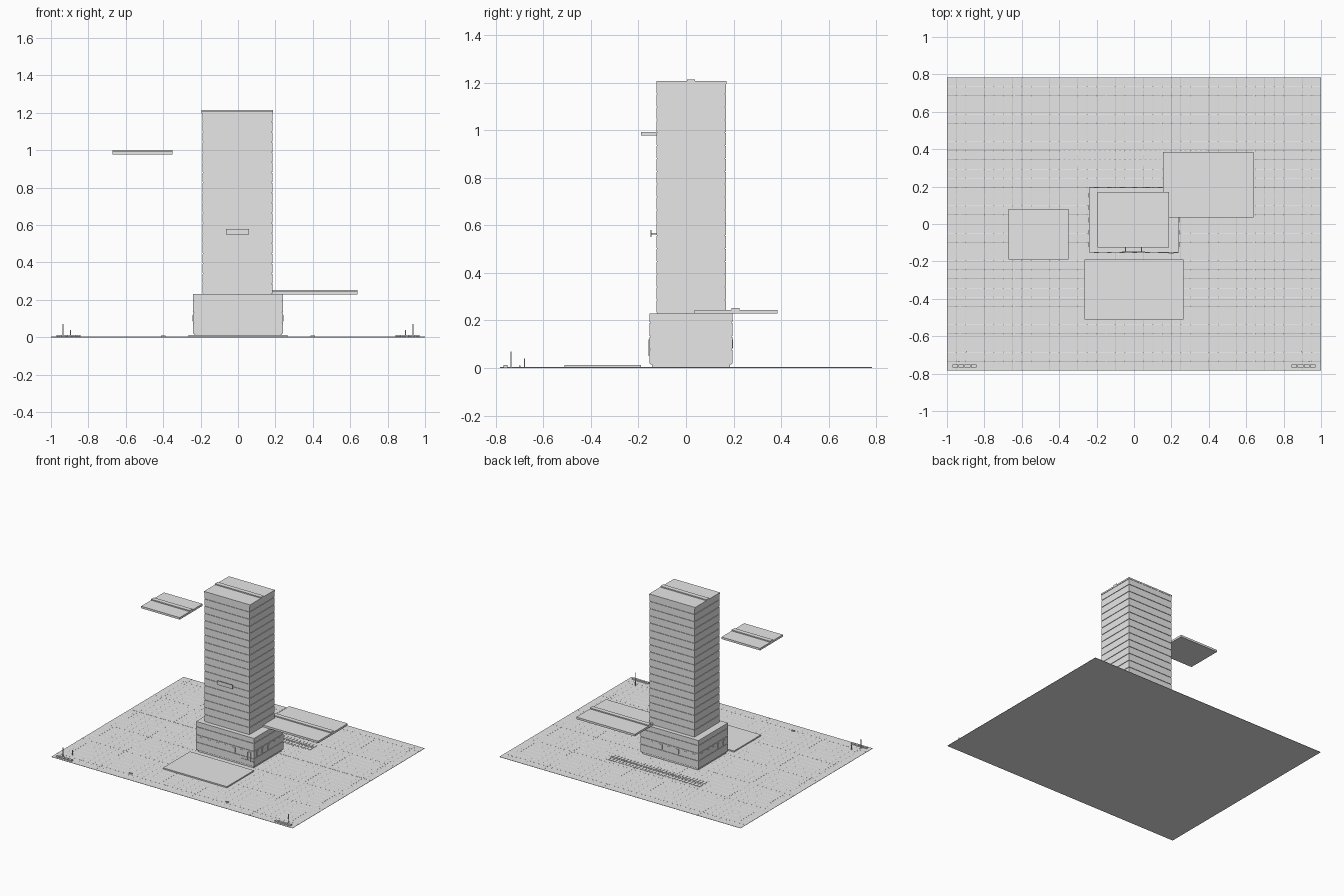
import bpy
import bmesh
from mathutils import Vector

cube = bpy.data.objects.get("Cube")
if cube:
    bpy.data.objects.remove(cube, do_unlink=True)

# One plain grey for the whole site
grey = bpy.data.materials.new("plain grey")
grey.use_nodes = True
tone = (0.8, 0.8, 0.8, 1)
grey.diffuse_color = tone
grey.node_tree.nodes["Principled BSDF"].inputs["Base Color"].default_value = tone


def finish(name, bm):
    mesh = bpy.data.meshes.new(name)
    bm.to_mesh(mesh)
    bm.free()
    mesh.materials.append(grey)
    obj = bpy.data.objects.new(name, mesh)
    bpy.context.collection.objects.link(obj)
    return obj


def add_box(bm, x0, x1, y0, y1, z0, z1):
    lo, hi = Vector((x0, y0, z0)), Vector((x1, y1, z1))
    made = bmesh.ops.create_cube(bm, size=1)
    for v in made["verts"]:
        v.co = (lo + hi) / 2 + Vector(a * b for a, b in zip(v.co, hi - lo))


def boxes(name, extents):
    bm = bmesh.new()
    for extent in extents:
        add_box(bm, *extent)
    return finish(name, bm)


def storeys(name, x0, x1, y0, y1, levels, gap=0.004, inset=0.004):
    """Stacked floors around a slightly recessed core, leaving shadow joints."""
    parts = [(x0 + inset, x1 - inset, y0 + inset, y1 - inset, levels[0], levels[-1])]
    for low, high in zip(levels, levels[1:]):
        parts.append((x0, x1, y0, y1, low + gap, high))
    return boxes(name, parts)


def ridged_slab(name, x0, x1, y0, y1, z0, z1):
    """Flat roof with a raised bar across its middle."""
    mid = (y0 + y1) / 2
    return boxes(name, [(x0, x1, y0, y1, z0, z1),
                        (x0, x1, mid - 0.018, mid + 0.015, z1, z1 + 0.008)])


# Ground with fine paving joints
W, D = 1.0, 0.783
boxes("ground", [(-W, W, -D, D, 0, 0.002)])
bm = bmesh.new()
bmesh.ops.create_grid(bm, x_segments=40, y_segments=32, size=1)
for v in bm.verts:
    v.co = (v.co.x * W, v.co.y * D, 0.0022)
bmesh.ops.inset_individual(bm, faces=bm.faces[:], thickness=0.0015, depth=0.0006)
finish("paving_tiles", bm)

# Wider paving bands crossing the site
bands = [(x - 0.003, x + 0.003, -D, D, 0.002, 0.0032)
         for x in (-0.93, -0.64, -0.15, 0.145, 0.64, 0.93)]
bands += [(-W, W, y - 0.003, y + 0.003, 0.002, 0.0032)
          for y in (-0.71, -0.42, -0.14, 0.15, 0.43, 0.72)]
boxes("paving_bands", bands)

# Entrance plaza
boxes("plaza", [(-0.265, 0.265, -0.51, -0.19, 0, 0.012)])

# Podium
px0, px1, py0, py1 = -0.24, 0.24, -0.153, 0.195
boxes("podium_plinth", [(px0 + 0.01, px1 - 0.01, py0 + 0.01, py1 - 0.01, 0, 0.016)])
storeys("podium", px0, px1, py0, py1, [0.015, 0.075, 0.131, 0.19, 0.23])

# Podium windows on all four sides
panes = []
for i in range(6):
    x = -0.2 + i * 0.068
    for y in (py0, py1):
        panes.append((x - 0.013, x + 0.013, y - 0.002, y + 0.002, 0.085, 0.12))
for i in range(5):
    y = -0.11 + i * 0.066
    for x in (px0, px1):
        panes.append((x - 0.002, x + 0.002, y - 0.013, y + 0.013, 0.085, 0.12))
boxes("podium_windows", panes)

# Side entrance on the front of the podium
boxes("entrance_frame", [
    (0.185, 0.189, py0 - 0.004, py0, 0.05, 0.12),
    (0.211, 0.215, py0 - 0.004, py0, 0.05, 0.12),
    (0.185, 0.215, py0 - 0.004, py0, 0.116, 0.12),
    (0.13, 0.235, py0 - 0.003, py0, 0.05, 0.056)])

# Tower with evenly spaced floors
floor = 0.0541
storeys("tower", -0.19, 0.184, -0.125, 0.168,
        [0.23 + floor * i for i in range(18)] + [1.195])
ridged_slab("tower_roof", -0.195, 0.187, -0.125, 0.17, 1.195, 1.206)

# Blank panel hung in front of the tower
boxes("front_panel", [(-0.065, 0.06, -0.15, -0.146, 0.55, 0.58)])
boxes("panel_brackets", [(x - 0.003, x + 0.003, -0.146, -0.124, 0.562, 0.568)
                         for x in (-0.045, 0.04)])

# Detached canopies
ridged_slab("low_canopy", 0.155, 0.64, 0.035, 0.385, 0.229, 0.244)
ridged_slab("high_canopy", -0.67, -0.35, -0.19, 0.08, 0.977, 0.992)

# Parking bays: two rows of short strips either side of a central line
bays = [(-0.39, 0.38, 0.353, 0.357, 0.002, 0.005)]
for i in range(29):
    x = -0.385 + i * 0.027
    for y in (0.327, 0.383):
        bays.append((x - 0.008, x + 0.008, y - 0.018, y + 0.018, 0.002, 0.005))
boxes("parking_bays", bays)

# Street furniture, repeated on both front corners
benches, posts, bollards = [], [], []
for side in (-1, 1):
    for i in range(4):
        x = side * (0.857 + i * 0.033)
        benches.append((x - 0.015, x + 0.015, -0.768, -0.75, 0, 0.012))
    for x, y, top in ((0.935, -0.735, 0.07), (0.895, -0.68, 0.04)):
        x *= side
        posts.append((x - 0.002, x + 0.002, y - 0.002, y + 0.002, 0, top))
    bollards.append((side * 0.4 - 0.012, side * 0.4 + 0.012, -0.703, -0.695, 0, 0.01))
boxes("corner_benches", benches)
boxes("lamp_posts", posts)
boxes("low_kerbs", bollards)
